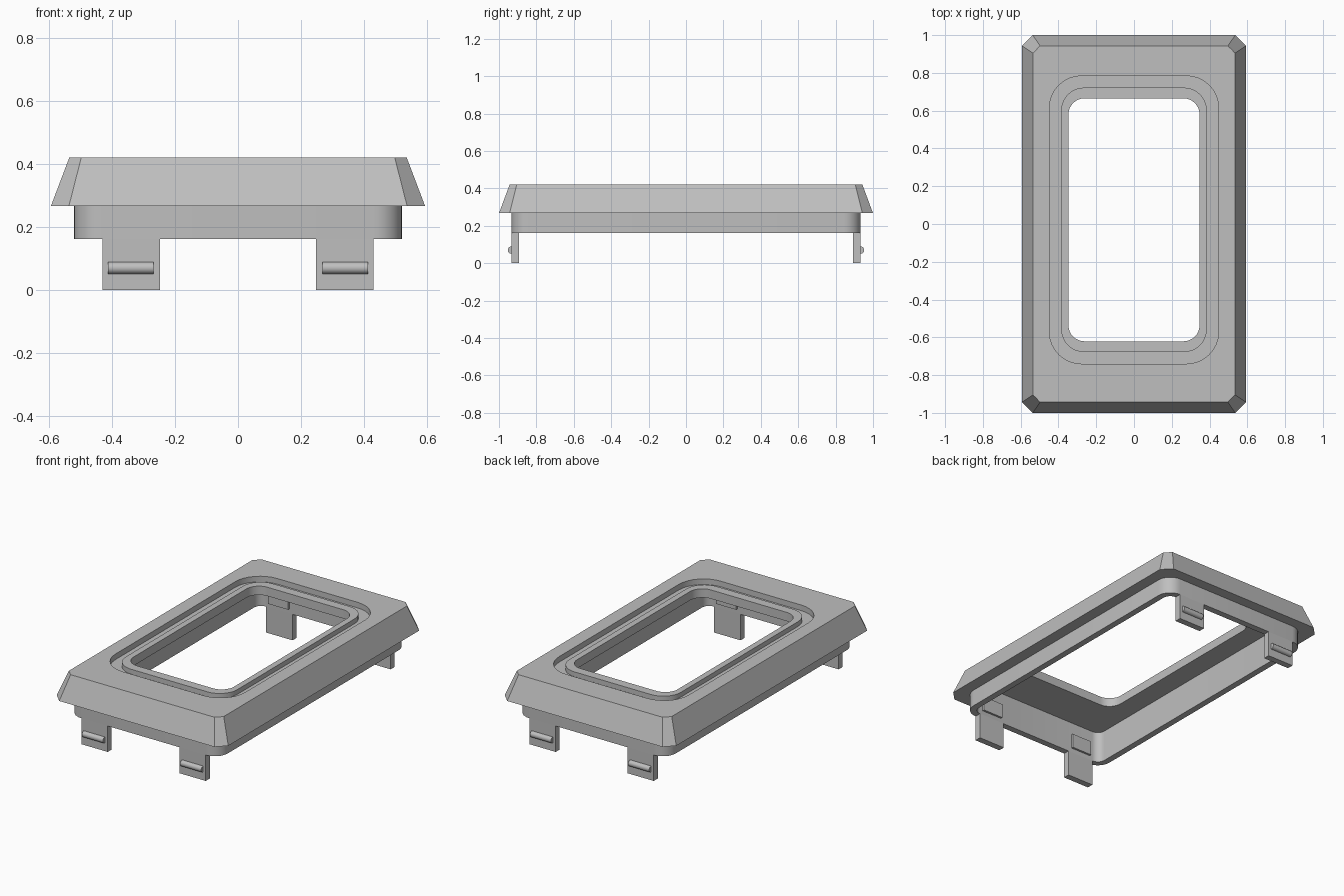
import bpy, bmesh, math
from mathutils import Matrix

cube = bpy.data.objects.get("Cube")
if cube:
    bpy.data.objects.remove(cube, do_unlink=True)

grey = bpy.data.materials.new("plain grey")
grey.use_nodes = True
colour = (0.52, 0.52, 0.52, 1)
grey.diffuse_color = colour
grey.node_tree.nodes["Principled BSDF"].inputs["Base Color"].default_value = colour

SEGS = 8  # segments per corner


def finish(name, bm, smooth=True):
    bmesh.ops.recalc_face_normals(bm, faces=bm.faces)
    mesh = bpy.data.meshes.new(name)
    bm.to_mesh(mesh)
    bm.free()
    mesh.materials.append(grey)
    obj = bpy.data.objects.new(name, mesh)
    bpy.context.collection.objects.link(obj)
    if smooth:
        bpy.ops.object.select_all(action="DESELECT")
        obj.select_set(True)
        bpy.context.view_layer.objects.active = obj
        bpy.ops.object.shade_smooth_by_angle(angle=math.radians(30))
    return obj


def ring(bm, hx, hy, corner, z, cy=0.0, chamfer=False):
    """Rectangle loop with rounded or straight-cut corners."""
    verts = []
    for q, (sx, sy) in enumerate([(1, 1), (-1, 1), (-1, -1), (1, -1)]):
        for i in range(SEGS + 1):
            t = i / SEGS
            a = t * math.pi / 2
            u, v = (1 - t, t) if chamfer else (math.cos(a), math.sin(a))
            if q % 2:
                u, v = v, u
            verts.append(bm.verts.new((sx * (hx - corner + corner * u),
                                       cy + sy * (hy - corner + corner * v), z)))
    return verts


def box(name, x, y, z):
    bm = bmesh.new()
    bmesh.ops.create_cube(bm, size=1)
    for v in bm.verts:
        v.co = [r[0] if c < 0 else r[1] for c, r in zip(v.co, (x, y, z))]
    return finish(name, bm, smooth=False)


# Bezel, stepped window rim and hollow skirt as one closed section
bm = bmesh.new()
CY = 0.022
rings = [
    ring(bm, 0.593, 1.0, 0.057, 0.267, chamfer=True),   # flared lower edge
    ring(bm, 0.535, 0.943, 0.038, 0.42, chamfer=True),  # top edge
    ring(bm, 0.448, 0.762, 0.17, 0.42, CY),             # groove outer wall
    ring(bm, 0.448, 0.762, 0.17, 0.385, CY),
    ring(bm, 0.385, 0.70, 0.12, 0.385, CY),             # raised rim
    ring(bm, 0.385, 0.70, 0.12, 0.415, CY),
    ring(bm, 0.347, 0.643, 0.085, 0.415, CY),           # window opening
    ring(bm, 0.347, 0.643, 0.085, 0.36, CY),
    ring(bm, 0.48, 0.893, 0.05, 0.36),                  # skirt inside
    ring(bm, 0.48, 0.893, 0.05, 0.162),
    ring(bm, 0.52, 0.933, 0.09, 0.162),                 # skirt outside
    ring(bm, 0.52, 0.933, 0.09, 0.267),
]
for a, b in zip(rings, rings[1:] + rings[:1]):
    n = len(a)
    for i in range(n):
        j = (i + 1) % n
        bm.faces.new((a[i], a[j], b[j], b[i]))
finish("bezel_frame", bm)

# Four snap tabs with outer latch bars and inner pads
for end, sy in (("front", -1), ("back", 1)):
    for side, sx in (("left", 1), ("right", -1)):
        label = f"{end}_{side}"
        span = sorted((sx * 0.248, sx * 0.43))
        pad = sorted((sx * 0.27, sx * 0.41))
        box(f"{label}_tab", span, sorted((sy * 0.893, sy * 0.933)), (0, 0.164))
        box(f"{label}_inner_pad", pad, sorted((sy * 0.88, sy * 0.895)), (0.19, 0.28))
        bm = bmesh.new()
        bmesh.ops.create_cone(bm, cap_ends=True, segments=24, radius1=0.019,
                              radius2=0.019, depth=0.145)
        bm.transform(Matrix.Translation((sx * 0.34, sy * 0.934, 0.07))
                     @ Matrix.Rotation(math.pi / 2, 4, "Y"))
        finish(f"{label}_latch_bar", bm)
